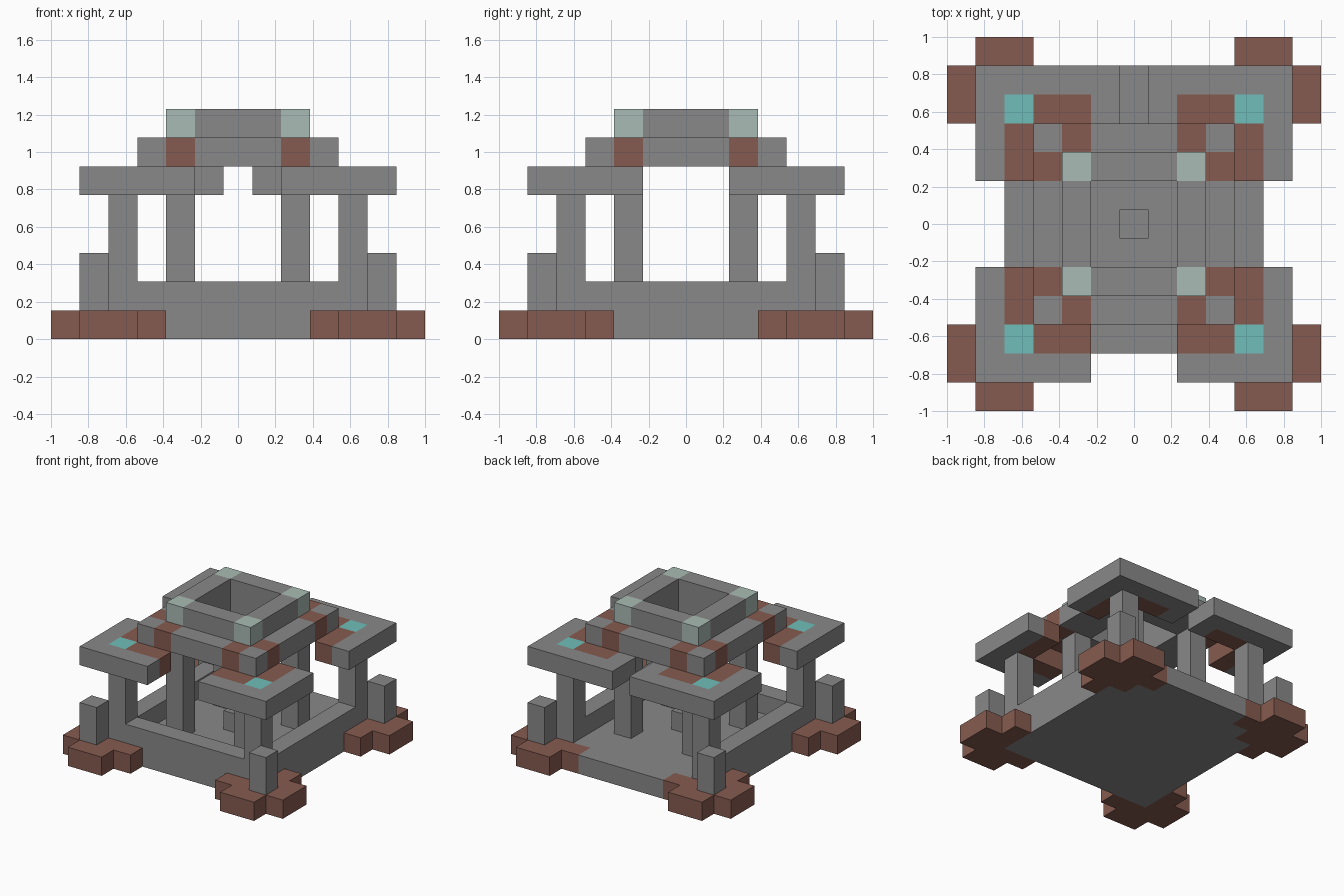
import bpy, bmesh
from mathutils import Matrix, Vector

cube = bpy.data.objects.get("Cube")
if cube:
    bpy.data.objects.remove(cube, do_unlink=True)

U = 2 / 13  # edge of one building block


def material(name, rgb):
    m = bpy.data.materials.new(name)
    m.use_nodes = True
    color = (*rgb, 1)
    m.diffuse_color = color
    m.node_tree.nodes["Principled BSDF"].inputs["Base Color"].default_value = color
    return m


STONE = material("grey stone", (0.25, 0.25, 0.25))
BRICK = material("brown brick", (0.24, 0.105, 0.08))
TEAL = material("teal stone", (0.16, 0.51, 0.48))
PALE = material("pale green stone", (0.40, 0.50, 0.46))


def part(name, mat, boxes):
    """Boxes given as inclusive block ranges: x0, x1, y0, y1, z0, z1."""
    bm = bmesh.new()
    for x0, x1, y0, y1, z0, z1 in boxes:
        size = Vector((x1 - x0 + 1, y1 - y0 + 1, z1 - z0 + 1)) * U
        mid = Vector(((x0 + x1) / 2, (y0 + y1) / 2, (z0 + z1 + 1) / 2)) * U
        bmesh.ops.create_cube(bm, size=1, matrix=Matrix.Translation(mid) @ Matrix.Diagonal((*size, 1)))
    mesh = bpy.data.meshes.new(name)
    bm.to_mesh(mesh)
    bm.free()
    mesh.materials.append(mat)
    obj = bpy.data.objects.new(name, mesh)
    bpy.context.collection.objects.link(obj)


def flip(box, sx, sy):
    x0, x1, y0, y1, z0, z1 = box
    xs, ys = sorted((x0 * sx, x1 * sx)), sorted((y0 * sy, y1 * sy))
    return (*xs, *ys, z0, z1)


def corners(boxes, ysides=(-1, 1)):
    return [flip(b, sx, sy) for b in boxes for sx in (-1, 1) for sy in ysides]


def ring(inner, outer, z):
    """Four straight sides of a square ring, without its corners."""
    side = (inner, outer, -1, 1, z, z)
    end = (-1, 1, inner, outer, z, z)
    return [side, flip(side, -1, 1), end, flip(end, 1, -1)]


# Base
part("floor", STONE, [(-4, 4, -4, 3, 0, 0), (-3, 3, 4, 4, 0, 0), (-2, 2, 5, 5, 0, 0)])
part("corner_footing", BRICK, corners([(3, 5, 5, 5, 0, 0), (5, 5, 3, 4, 0, 0),
                                       (4, 5, 6, 6, 0, 0), (6, 6, 4, 5, 0, 0)])
     + corners([(4, 4, 4, 4, 0, 0)], (1,)))
part("low_wall", STONE, [(-3, 3, -4, -4, 1, 1), (-4, -4, -3, 3, 1, 1), (4, 4, -3, 3, 1, 1)])
part("centre_block", STONE, [(0, 0, 0, 0, 1, 1)])

# Uprights
part("corner_post", STONE, corners([(5, 5, 5, 5, 1, 2)]))
part("outer_column", STONE, corners([(4, 4, 4, 4, 1, 4)]))
part("inner_column", STONE, corners([(2, 2, 2, 2, 1, 6)]))

# Lower roof
part("eave", STONE, corners([(2, 5, 5, 5, 5, 5), (5, 5, 2, 4, 5, 5)])
     + corners([(1, 1, 4, 5, 5, 5)], (1,)))
part("eave_brick", BRICK, corners([(2, 3, 4, 4, 5, 5), (4, 4, 2, 3, 5, 5)]))
part("eave_inlay", TEAL, corners([(4, 4, 4, 4, 5, 5)]))

# Middle roof
part("middle_roof", STONE, ring(2, 3, 6) + corners([(3, 3, 3, 3, 6, 6)]))
part("middle_roof_brick", BRICK, corners([(2, 2, 3, 3, 6, 6), (3, 3, 2, 2, 6, 6)]))

# Top ring
part("top_ring", STONE, ring(2, 2, 7))
part("top_ring_corner", PALE, corners([(2, 2, 2, 2, 7, 7)]))
